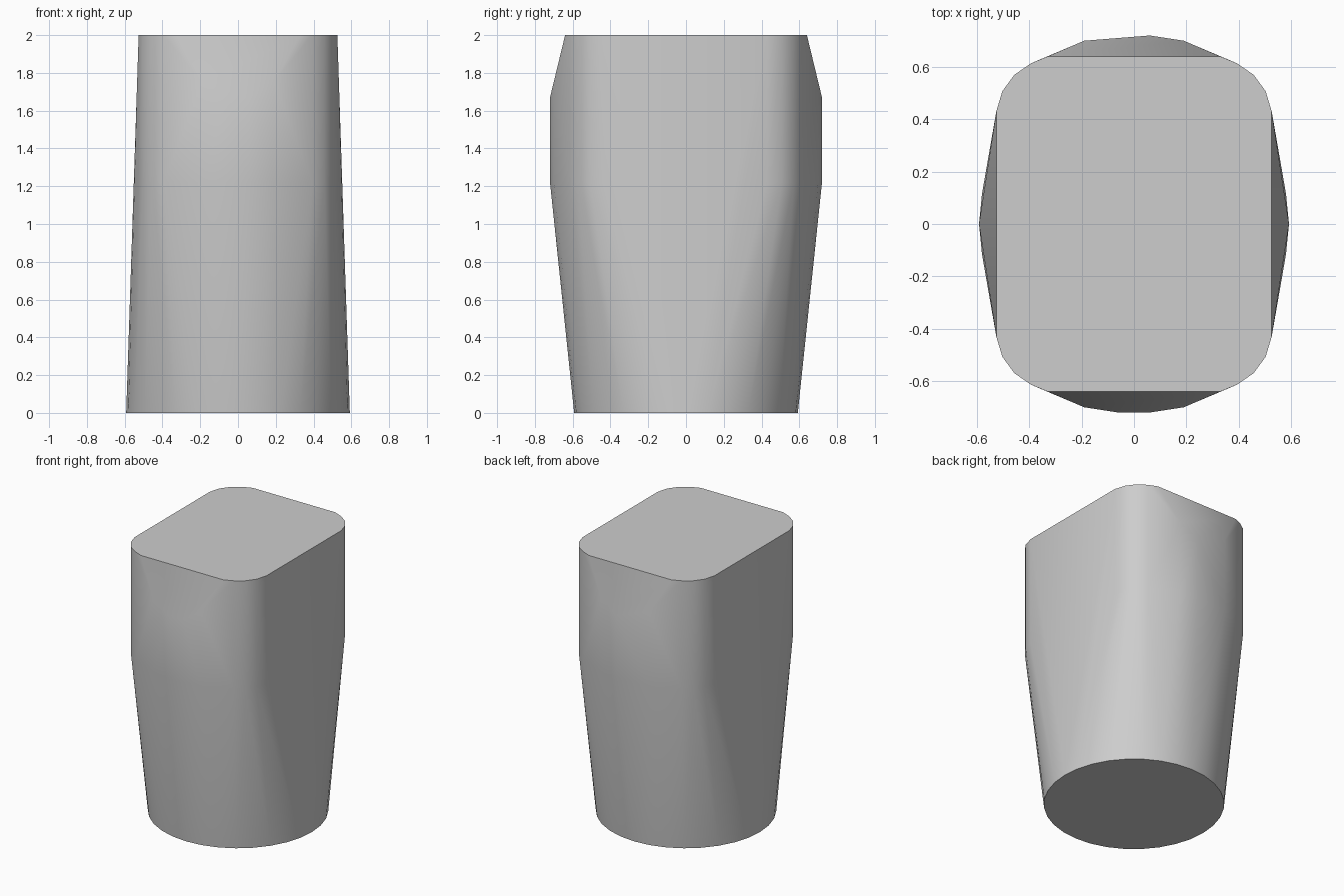
import bpy
import bmesh
import math

if "Cube" in bpy.data.objects:
    bpy.data.objects.remove(bpy.data.objects["Cube"], do_unlink=True)

HEIGHT, SHOULDER, WAIST = 2.0, 1.67, 1.22
RIM_Y, BULGE_Y, FOOT_R = 0.64, 0.72, 0.592

# Plain grey material
grey = bpy.data.materials.new("plain_grey")
grey.use_nodes = True
grey.diffuse_color = (0.61, 0.61, 0.61, 1)
grey.node_tree.nodes["Principled BSDF"].inputs["Base Color"].default_value = (0.61, 0.61, 0.61, 1)

# Quarter outline of the upper body, from the bulge round to the flat side
quarter = [(0.06, 0.72), (0.19, 0.70), (0.33, RIM_Y), (0.393, 0.614),
           (0.457, 0.57), (0.503, 0.507), (0.526, 0.43)]


def upper_z(y):
    """Height of the upper edge, lowered where the bulge is sloped off."""
    over = max(0.0, y - RIM_Y) / (BULGE_Y - RIM_Y)
    return HEIGHT - over * (HEIGHT - SHOULDER)


bm = bmesh.new()

# Round foot
for i in range(32):
    a = math.tau * i / 32
    bm.verts.new((FOOT_R * math.cos(a), FOOT_R * math.sin(a), 0))

# Upright upper body with sloped front and back shoulders
for sx in (-1, 1):
    for sy in (-1, 1):
        for x, y in quarter:
            if sx < 0 < sy and y == BULGE_Y:
                continue  # the back bulge is slightly lopsided
            for z in (WAIST, upper_z(y)):
                bm.verts.new((sx * x, sy * y, z))

# Skin between the foot and the upper body
hull = bmesh.ops.convex_hull(bm, input=bm.verts[:])
loose = {v for v in hull["geom_interior"] + hull["geom_unused"]
         if isinstance(v, bmesh.types.BMVert)}
bmesh.ops.delete(bm, geom=list(loose), context='VERTS')
bmesh.ops.dissolve_limit(bm, angle_limit=math.radians(0.3),
                         verts=bm.verts[:], edges=bm.edges[:])
bmesh.ops.recalc_face_normals(bm, faces=bm.faces[:])

mesh = bpy.data.meshes.new("tapered_body")
bm.to_mesh(mesh)
bm.free()
mesh.materials.append(grey)
body = bpy.data.objects.new("tapered_body", mesh)
bpy.context.collection.objects.link(body)

# Smooth sides with crisp top and bottom rims
bpy.ops.object.select_all(action='DESELECT')
body.select_set(True)
bpy.context.view_layer.objects.active = body
bpy.ops.object.shade_smooth_by_angle(angle=math.radians(35))
